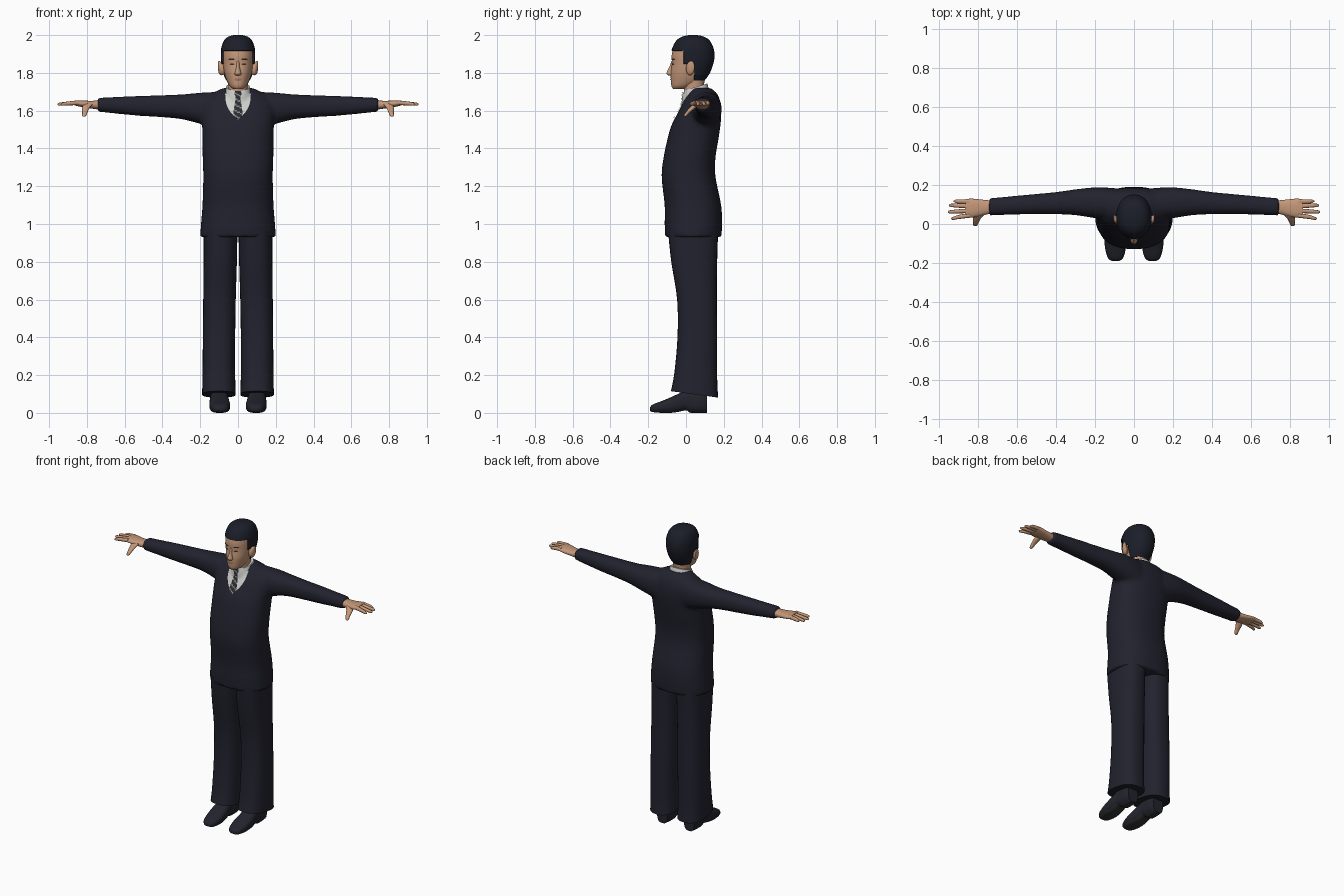
import bpy, bmesh, math
from mathutils import Vector
from mathutils.bvhtree import BVHTree

cube = bpy.data.objects.get("Cube")
if cube:
    bpy.data.objects.remove(cube, do_unlink=True)


def material(name, *rgb):
    m = bpy.data.materials.new(name)
    m.use_nodes = True
    m.diffuse_color = (*rgb, 1)
    m.node_tree.nodes["Principled BSDF"].inputs["Base Color"].default_value = (*rgb, 1)
    return m


SUIT = material("navy suit", .016, .016, .028)
SKIN = material("skin", .55, .31, .19)
HAIR = material("dark hair", .011, .013, .022)
SHIRT = material("white shirt", .62, .62, .6)
TIE = material("dark tie", .025, .025, .03)
STRIPE = material("grey tie stripe", .25, .25, .26)
SHOE = material("dark shoe leather", .016, .017, .026)
SOLE = material("sole", .03, .03, .032)
LIPS = material("lips", .38, .17, .12)
EYE = material("dark eye", .035, .022, .018)


def smooth_rings(rings, steps):
    """Catmull-Rom interpolation between the given cross-sections."""
    out = []
    for i in range(len(rings) - 1):
        p = [rings[max(0, min(len(rings) - 1, i + k))] for k in (-1, 0, 1, 2)]
        for s in range(steps):
            u = s / steps
            out.append([.5 * (2 * b + (c - a) * u + (2 * a - 5 * b + 4 * c - d) * u ** 2
                              + (3 * b - a - 3 * c + d) * u ** 3) for a, b, c, d in zip(*p)])
    return out + [list(rings[-1])]


def loft(bm, axis, rings, seg=32, power=2.3, steps=4, mirror=False):
    """Rounded cross-sections (position, a0, a1, b0, b1) joined along an axis."""
    for side in ((1, -1) if mirror else (1,)):
        prev = first = None
        for t, a0, a1, b0, b1 in smooth_rings(rings, steps):
            ring = []
            for k in range(seg):
                ang = math.tau * k / seg
                c, s = math.cos(ang), math.sin(ang)
                a = (a0 + a1) / 2 + (a1 - a0) / 2 * math.copysign(abs(c) ** (2 / power), c)
                b = (b0 + b1) / 2 + (b1 - b0) / 2 * math.copysign(abs(s) ** (2 / power), s)
                x, y, z = {"x": (t, a, b), "y": (a, t, b), "z": (a, b, t)}[axis]
                ring.append(bm.verts.new((x * side, y, z)))
            if prev:
                for k in range(seg):
                    j = (k + 1) % seg
                    bm.faces.new((prev[k], prev[j], ring[j], ring[k]))
            first, prev = first or ring, ring
        bm.faces.new(first)
        bm.faces.new(prev)


def finish(bm, name, mats, rule=None, angle=50, recalc=True):
    if recalc:
        bmesh.ops.recalc_face_normals(bm, faces=bm.faces)
    bm.normal_update()
    if rule:
        for f in bm.faces:
            f.material_index = rule(f)
    mesh = bpy.data.meshes.new(name)
    bm.to_mesh(mesh)
    bm.free()
    ob = bpy.data.objects.new(name, mesh)
    bpy.context.collection.objects.link(ob)
    for m in mats:
        mesh.materials.append(m)
    bpy.ops.object.select_all(action="DESELECT")
    ob.select_set(True)
    bpy.context.view_layer.objects.active = ob
    bpy.ops.object.shade_smooth_by_angle(angle=math.radians(angle))
    return ob


def part(name, mat, axis, rings, **kw):
    bm = bmesh.new()
    loft(bm, axis, rings, **kw)
    return finish(bm, name, [mat])


def sym(rows):
    """Rows (z, half width, front, back) as centred cross-sections."""
    return [(z, -w, w, f, b) for z, w, f, b in rows]


def plate(name, mats, targets, rows, offset, rule=None, centre=0, cols=10, steps=6):
    """Thin strip of rows (z, half width) laid on the front of the target parts."""
    bpy.context.view_layer.update()
    deps = bpy.context.evaluated_depsgraph_get()
    trees = [BVHTree.FromObject(o, deps) for o in targets]
    bm = bmesh.new()
    for side in ((1, -1) if centre else (1,)):
        prev = None
        for z, w in smooth_rings(rows, steps):
            line = []
            for k in range(cols + 1):
                x = side * centre + w * (2 * k / cols - 1)
                hits = [t.ray_cast(Vector((x, -1, z)), Vector((0, 1, 0)))[0] for t in trees]
                ys = [h.y for h in hits if h]
                line.append(bm.verts.new((x, (min(ys) if ys else 0) - offset, z)))
            if prev:
                for k in range(cols):
                    bm.faces.new((prev[k], line[k], line[k + 1], prev[k + 1]))
            prev = line
    bm.normal_update()
    for f in bm.faces:
        if f.normal.y > 0:
            f.normal_flip()
    return finish(bm, name, mats, rule, recalc=False)


# Jacket: body and sleeves fused into one smooth surface
bm = bmesh.new()
loft(bm, "z", sym([(.93, .2, -.11, .187), (1, .196, -.113, .191), (1.1, .188, -.113, .186),
                   (1.25, .184, -.129, .156), (1.35, .187, -.119, .156), (1.45, .188, -.098, .172),
                   (1.52, .19, -.078, .182), (1.58, .195, -.048, .187), (1.64, .19, -.018, .183),
                   (1.69, .135, .012, .165), (1.72, .08, .03, .13)]), seg=48, power=2.4)
loft(bm, "x", [(.1, .02, .185, 1.5, 1.7), (.2, .03, .188, 1.53, 1.695), (.3, .045, .178, 1.555, 1.686),
               (.4, .05, .164, 1.565, 1.682), (.55, .05, .15, 1.575, 1.677),
               (.745, .043, .132, 1.595, 1.668)], mirror=True)
jacket = finish(bm, "jacket", [SUIT])
fuse = jacket.modifiers.new("fuse", "REMESH")
fuse.mode, fuse.voxel_size, fuse.use_smooth_shade = "VOXEL", .011, True
relax = jacket.modifiers.new("relax", "SMOOTH")
relax.factor, relax.iterations = .5, 6

# Trousers with hems dropping toward the heel
bm = bmesh.new()
loft(bm, "z", [(.098, .012, .19, -.08, .17), (.2, .015, .188, -.062, .165), (.4, .015, .186, -.045, .165),
               (.6, .012, .184, -.047, .163), (.8, .006, .182, -.078, .165),
               (.96, .003, .182, -.095, .17)], power=2.5, mirror=True)
for v in bm.verts:
    v.co.z -= (v.co.y - .045) * .18 * max(0, 1 - v.co.z / .4)
finish(bm, "trousers", [SUIT])

# Shoes with a raised arch and darker sole
bm = bmesh.new()
loft(bm, "y", [(-.191, .08, .11, .012, .028), (-.175, .056, .133, .004, .045), (-.12, .042, .149, 0, .066),
               (-.06, .045, .151, .002, .092), (0, .052, .147, .013, .12), (.025, .053, .146, 0, .13),
               (.08, .053, .146, 0, .13), (.11, .062, .138, 0, .12)], power=2.8, mirror=True)
finish(bm, "shoes", [SHOE, SOLE], lambda f: int(f.normal.z < -.7))

# Hands: palm, four fingers and thumb
part("palms", SKIN, "x", [(.73, .055, .12, 1.605, 1.655), (.78, .043, .125, 1.612, 1.652),
                          (.83, .033, .13, 1.62, 1.655), (.865, .034, .128, 1.628, 1.654)], mirror=True)
bm = bmesh.new()
for y, spread, tip in ((.044, -.016, .938), (.068, -.006, .955), (.092, .004, .95), (.115, .002, .925)):
    def knuckle(x, u, r):
        return x, y + spread * u - r, y + spread * u + r, 1.642 - .008 * u - r, 1.642 - .008 * u + r
    loft(bm, "x", [knuckle(.845, 0, .012), knuckle(.9, .5, .0105), knuckle(tip - .01, .95, .008),
                   knuckle(tip, 1, .003)], seg=12, mirror=True)
loft(bm, "z", [(1.638, .765, .82, .04, .07), (1.615, .785, .825, .018, .052), (1.59, .797, .825, -.003, .021),
               (1.575, .803, .825, -.011, .007), (1.569, .81, .822, -.01, 0)], seg=16, mirror=True)
finish(bm, "fingers_and_thumbs", [SKIN])

# Head, neck, nose and ears
HEAD = [(1.715, .026, -.068, 0), (1.73, .044, -.077, .04), (1.76, .06, -.08, .09), (1.8, .073, -.081, .118),
        (1.85, .081, -.075, .136), (1.89, .083, -.076, .142), (1.93, .081, -.067, .137),
        (1.965, .066, -.045, .116), (1.985, .043, -.013, .085), (1.993, .014, .02, .052)]
head = part("head", SKIN, "z", sym(HEAD), seg=48, power=2.15)
part("neck", SKIN, "z", sym([(1.66, .054, -.01, .1), (1.72, .052, -.012, .095), (1.78, .055, -.02, .1)]))
part("nose", SKIN, "z", sym([(1.785, .012, -.09, -.06), (1.793, .018, -.101, -.06), (1.803, .016, -.102, -.06),
                             (1.83, .009, -.089, -.06), (1.862, .007, -.077, -.06)]), seg=16, power=2)
part("ears", SKIN, "x", [(.068, .005, .03, 1.795, 1.845), (.09, 0, .042, 1.787, 1.858),
                         (.102, .01, .046, 1.8, 1.864), (.106, .018, .04, 1.82, 1.855)],
     seg=20, power=2, mirror=True)

# Hair: a shell over the skull trimmed around the face and ears
bm = bmesh.new()
loft(bm, "z", sym([(max(z, 1.745) + (.007 if z > 1.95 else 0), w + .008, f - .006, b + .009)
                   for z, w, f, b in HEAD[2:]]), seg=48, power=2.15)
for co, no in (((0, 0, 1.918), (0, 0, 1)), ((0, 0, 1.848), (0, 0, 1)),
               ((0, -.012, 0), (0, 1, 0)), ((0, .045, 0), (0, 1, 0))):
    bmesh.ops.bisect_plane(bm, geom=bm.verts[:] + bm.edges[:] + bm.faces[:], plane_co=co, plane_no=no)


def bare(f):
    c = f.calc_center_median()
    covered = c.z > 1.918 or (c.y > -.012 and c.z > 1.848) or c.y > .045
    return not covered or len(f.verts) > 20 and c.z < 1.8


bmesh.ops.recalc_face_normals(bm, faces=bm.faces)
bmesh.ops.delete(bm, geom=[f for f in bm.faces if bare(f)], context="FACES")
hair = finish(bm, "hair", [HAIR], recalc=False)
shell = hair.modifiers.new("thickness", "SOLIDIFY")
shell.thickness, shell.offset = .009, -1

# Painted face details
plate("eyes", [EYE], [head], [(1.842, .004), (1.846, .013), (1.851, .005)], .002, centre=.032)
plate("eyebrows", [EYE], [head], [(1.868, .016), (1.873, .016), (1.876, .01)], .002, centre=.034)
plate("mouth", [LIPS], [head], [(1.758, .008), (1.764, .02), (1.77, .014)], .003)

# Shirt collar, shirt front and striped tie
bm = bmesh.new()
loft(bm, "z", sym([(1.62, .078, -.022, .12), (1.69, .071, -.017, .12), (1.725, .063, -.01, .113)]))
for v in bm.verts:
    v.co.z += (v.co.y - .05) * .3
collar = finish(bm, "shirt_collar", [SHIRT])
plate("shirt_front", [SHIRT], [jacket, collar],
      [(1.69, .068), (1.64, .063), (1.6, .045), (1.57, .02), (1.55, .002)], .004)
plate("tie", [TIE, STRIPE], [jacket, collar],
      [(1.705, .016), (1.685, .018), (1.67, .012), (1.62, .02), (1.575, .024), (1.553, .002)], .008,
      lambda f: int((f.calc_center_median().z + .6 * f.calc_center_median().x) % .03 < .008))
